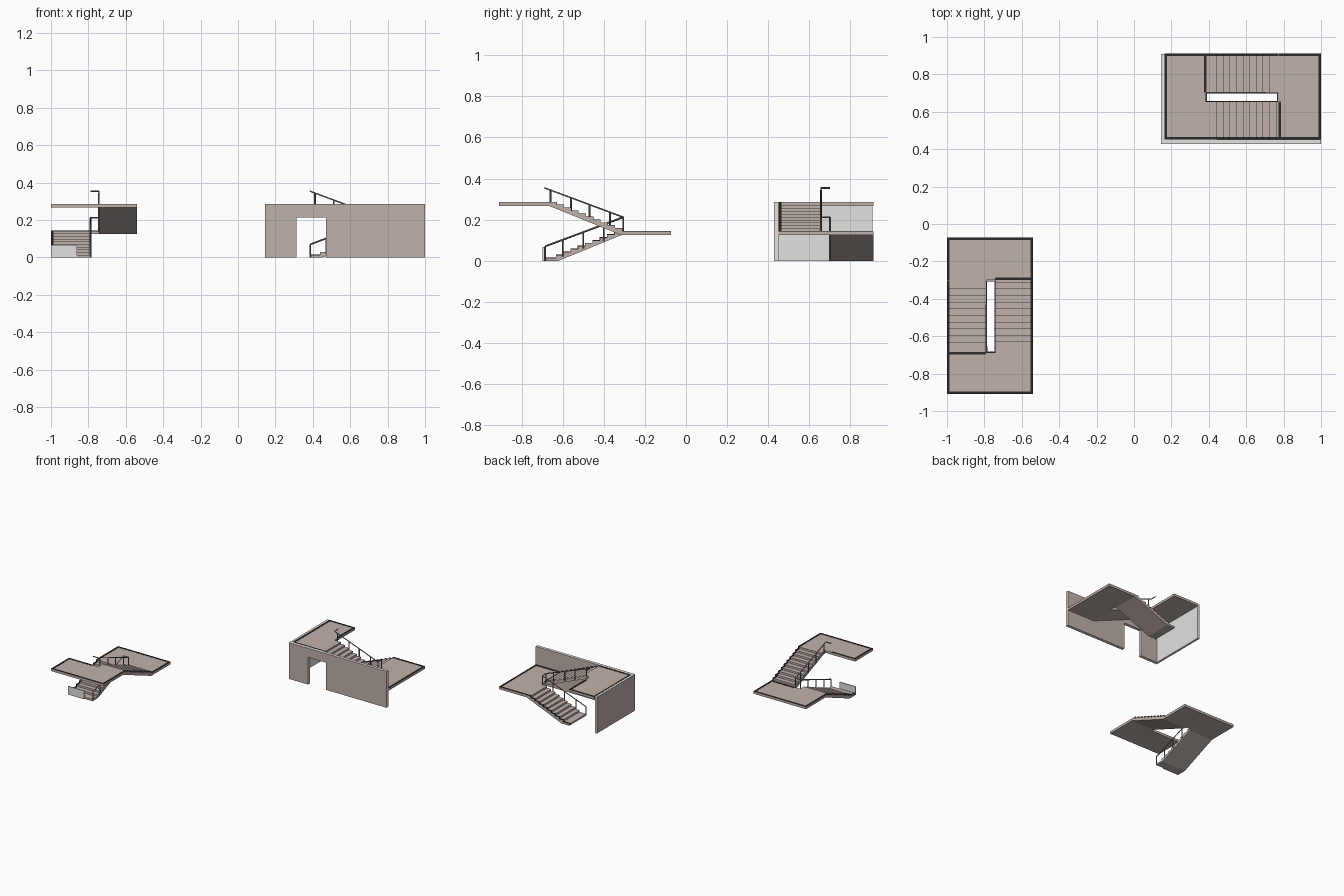
import bpy, bmesh, math
from mathutils import Matrix

if "Cube" in bpy.data.objects:
    bpy.data.objects.remove(bpy.data.objects["Cube"])


def srgb(r, g, b):
    f = lambda c: (c / 255 / 12.92) if c < 10 else ((c / 255 + 0.055) / 1.055) ** 2.4
    return (f(r), f(g), f(b), 1)


def material(name, rgb):
    m = bpy.data.materials.new(name)
    m.diffuse_color = srgb(*rgb)
    m.use_nodes = True
    m.node_tree.nodes["Principled BSDF"].inputs["Base Color"].default_value = m.diffuse_color
    return m


BROWN = material("warm_concrete", (192, 178, 170))
GREY = material("light_plaster", (226, 226, 225))
DARK = material("dark_edging", (42, 42, 42))
STEEL = material("rail_steel", (125, 125, 127))


def prism(name, pts, axis, a, b, *mats):
    """Extrude a 2D profile along x (profile y,z) or y (profile x,z)."""
    bm = bmesh.new()
    put = (lambda p: (a, p[0], p[1])) if axis == "x" else (lambda p: (p[0], a, p[1]))
    face = bm.faces.new([bm.verts.new(put(p)) for p in pts])
    out = bmesh.ops.extrude_face_region(bm, geom=[face])
    move = (b - a, 0, 0) if axis == "x" else (0, b - a, 0)
    bmesh.ops.translate(bm, vec=move, verts=[v for v in out["geom"] if isinstance(v, bmesh.types.BMVert)])
    bmesh.ops.recalc_face_normals(bm, faces=bm.faces)
    me = bpy.data.meshes.new(name)
    bm.to_mesh(me)
    bm.free()
    for m in mats:
        me.materials.append(m)
    ob = bpy.data.objects.new(name, me)
    bpy.context.collection.objects.link(ob)
    return ob


def box(name, x0, x1, y0, y1, z0, z1, *mats):
    return prism(name, [(y0, z0), (y1, z0), (y1, z1), (y0, z1)], "x", x0, x1, *mats)


# Main stair dimensions
X0, X1, XA, XB = -1.0, -0.539, -0.79, -0.742     # outer sides, edges of the well
YF, YU, YM, YB = -0.91, -0.685, -0.30, -0.072    # landing ends
MID, TOP, SLAB = 0.1425, 0.285, 0.018
RISE, GO, N = 0.01425, 0.0355, 10
W, H = 0.014, 0.002                              # edging strip


def flight(y, z, d):
    """Stepped profile starting at y,z and climbing in direction d."""
    pts = []
    for k in range(N):
        pts += [(y + d * GO * k, z + RISE * k), (y + d * GO * k, z + RISE * (k + 1))]
    return pts


def rail_path(name, lines):
    cu = bpy.data.curves.new(name, "CURVE")
    cu.dimensions = "3D"
    cu.bevel_depth = 0.0045
    cu.bevel_resolution = 0
    cu.use_fill_caps = True
    for line in lines:
        sp = cu.splines.new("POLY")
        sp.points.add(len(line) - 1)
        for p, co in zip(sp.points, line):
            p.co = (*co, 1)
    cu.materials.append(STEEL)
    ob = bpy.data.objects.new(name, cu)
    bpy.context.collection.objects.link(ob)
    return ob


def staircase(tag, matrix):
    parts = []
    add = parts.append
    # landings
    add(box(tag + "_upper_landing", X0, X1, YF, YU, TOP - SLAB, TOP, BROWN))
    add(box(tag + "_middle_landing", X0, X1, YM, YB, MID - SLAB, MID, BROWN))
    # flights with sloped undersides; the bottom step is deeper
    low = flight(-0.668, 0, 1) + [(YM, MID), (YM, MID - SLAB), (-0.315, MID - SLAB), (-0.62, 0)]
    low[0], low[1] = (-0.69, 0), (-0.69, RISE)
    up = flight(-0.31, MID, -1) + [(YU, TOP), (YU, TOP - SLAB), (-0.666, TOP - SLAB),
                                   (-0.315, MID - SLAB), (YM, MID - SLAB), (YM, MID)]
    add(prism(tag + "_lower_flight", low, "x", X0, XA, BROWN))
    add(prism(tag + "_upper_flight", up, "x", XB, X1, BROWN))
    # dark edging that follows the steps on the outer sides
    lift = lambda pts, d: [(y - d * 0.001, z + H) for y, z in pts]
    add(prism(tag + "_lower_step_edging", lift(low, 1), "x", X0 + 0.001, X0 + W, DARK))
    add(prism(tag + "_upper_step_edging", lift(up, -1), "x", X1 - W, X1 - 0.001, DARK))
    # dark edging around the landings
    e = 0.001
    for name, z, strips in (
        ("upper", TOP, [(X0 + e, X1 - e, YF + e, YF + W), (X0 + e, X0 + W, YF + W, YU - W),
                        (X1 - W, X1 - e, YF + W, YU), (X0 + e, XA, YU - W, YU - e)]),
        ("middle", MID, [(X0 + e, X1 - e, YB - W, YB - e), (X0 + e, X0 + W, YM, YB - W),
                         (X1 - W, X1 - e, YM + W, YB - W), (XB, X1 - e, YM + e, YM + W)])):
        for i, s in enumerate(strips):
            add(box(f"{tag}_{name}_edging_{i}", *s, z - 0.004, z + H, DARK))
    # handrail winding around the well, with posts
    xa, xb, y0, y1 = XA + 0.001, XB - 0.002, -0.686, -0.305
    zl = lambda y: 0.070 + (y - y0) / (y1 - y0) * 0.142
    zu = lambda y: 0.212 + (y1 - y) / (y1 - y0) * 0.142
    lines = [[(xa, y0, zl(y0)), (xa, y1, zl(y1)), (xb, y1, zu(y1)), (xb, y0, zu(y0)), (xa, y0, zu(y0))]]
    for y in (y0, -0.6, -0.5, -0.4, y1):
        lines.append([(xa, y, max(0.0, zl(y) - 0.08)), (xa, y, zl(y))])
    for y in (y1, -0.37, -0.47, -0.56, -0.66):
        lines.append([(xb, y, zu(y) - 0.075), (xb, y, zu(y))])
    add(rail_path(tag + "_handrail", lines))
    for ob in parts:
        ob.matrix_world = matrix


# Open stair, and the same stair turned a quarter for the walled one
staircase("open_stair", Matrix.Identity(4))
staircase("walled_stair", Matrix.Translation((1.072, -0.088, 0)) @ Matrix.Rotation(-math.pi / 2, 4, "Z"))

# Low panel at the foot of the open stair
box("foot_panel", X0, -0.86, -0.698, -0.691, 0, 0.066, GREY)

# Front wall with doorway
wall = [(0.145, 0), (0.313, 0), (0.313, 0.215), (0.47, 0.215), (0.47, 0), (1, 0), (1, 0.287), (0.145, 0.287)]
front = prism("front_wall", wall, "y", 0.428, 0.451, GREY, BROWN)
for p in front.data.polygons:
    p.material_index = int(abs(p.normal.y) > 0.5 or p.center.x < 0.15)

# Side wall: brown outside, plaster inside
side = box("side_wall", 0.145, 0.162, 0.451, 0.908, 0, 0.287, GREY, BROWN)
for p in side.data.polygons:
    p.material_index = int(p.normal.x < -0.5)
